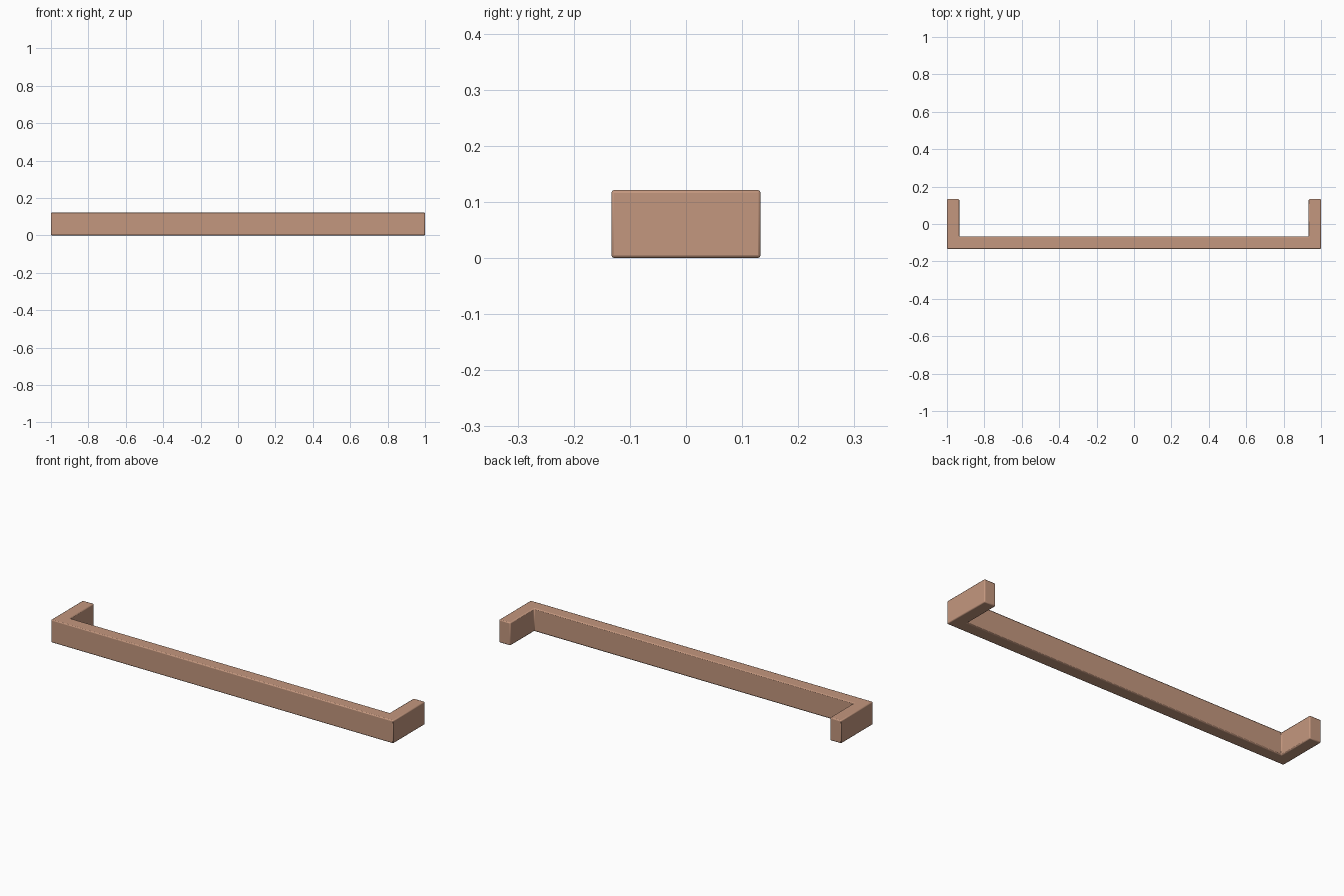
import bpy, bmesh

if "Cube" in bpy.data.objects:
    bpy.data.objects.remove(bpy.data.objects["Cube"])

HX, HY, H, T = 1.0, 0.133, 0.121, 0.066  # half length, half depth, height, bar thickness

# U-shaped outline seen from above
outline = [(-HX, -HY), (HX, -HY), (HX, HY), (HX - T, HY),
           (HX - T, -HY + T), (-HX + T, -HY + T), (-HX + T, HY), (-HX, HY)]

# Extrude the outline upwards
bm = bmesh.new()
base = bm.faces.new([bm.verts.new((x, y, 0)) for x, y in outline])
top = bmesh.ops.extrude_face_region(bm, geom=[base])["geom"]
bmesh.ops.translate(bm, vec=(0, 0, H),
                    verts=[v for v in top if isinstance(v, bmesh.types.BMVert)])
bmesh.ops.recalc_face_normals(bm, faces=bm.faces)

mesh = bpy.data.meshes.new("pull_handle")
bm.to_mesh(mesh)
bm.free()
handle = bpy.data.objects.new("pull_handle", mesh)
bpy.context.collection.objects.link(handle)

# Slightly softened edges
bevel = handle.modifiers.new("soft_edges", "BEVEL")
bevel.width = 0.005
bevel.segments = 2
bevel.limit_method = "ANGLE"

# Copper-coloured finish
copper = bpy.data.materials.new("copper")
copper.diffuse_color = (0.55, 0.31, 0.21, 1)
copper.use_nodes = True
copper.node_tree.nodes["Principled BSDF"].inputs["Base Color"].default_value = copper.diffuse_color
mesh.materials.append(copper)

bpy.context.view_layer.objects.active = handle
handle.select_set(True)
bpy.ops.object.shade_smooth_by_angle()
